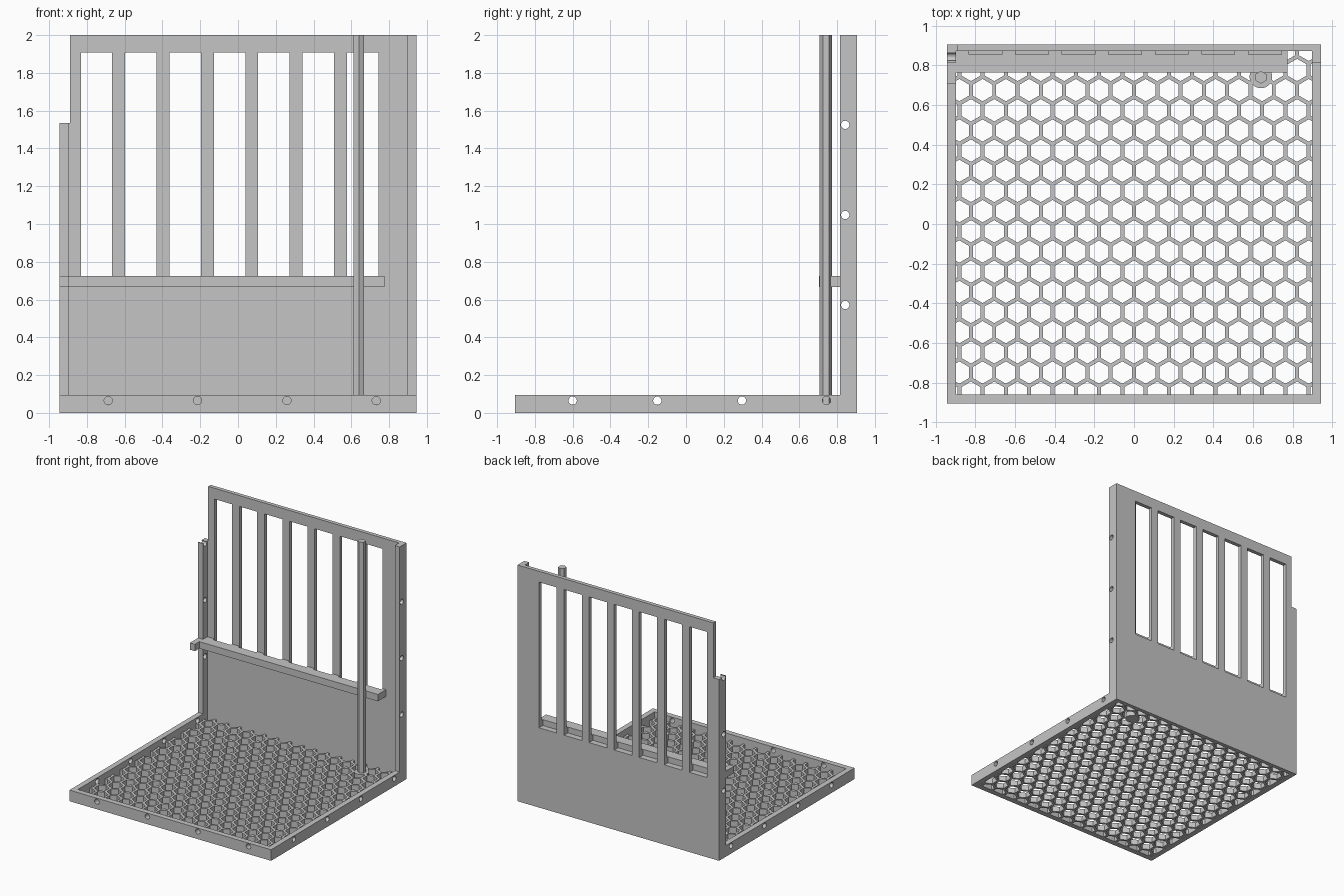
import bpy
import bmesh
import math
from mathutils import Matrix

if "Cube" in bpy.data.objects:
    bpy.data.objects.remove(bpy.data.objects["Cube"])

GRAY = (0.56, 0.56, 0.56, 1)
gray = bpy.data.materials.new("plain_gray")
gray.diffuse_color = GRAY
gray.use_nodes = True
gray.node_tree.nodes["Principled BSDF"].inputs["Base Color"].default_value = GRAY


def box(bm, x, y, z):
    """Add a box given its (low, high) range on each axis."""
    size = [r[1] - r[0] for r in (x, y, z)]
    mid = [(r[0] + r[1]) / 2 for r in (x, y, z)]
    bmesh.ops.create_cube(bm, size=1, matrix=Matrix.Translation(mid) @ Matrix.Diagonal((*size, 1)))


def prism(bm, center, radius, length, sides, axis="Z"):
    """Add a regular prism along an axis, centred on a point."""
    rot = {"Z": Matrix.Identity(4),
           "X": Matrix.Rotation(math.pi / 2, 4, "Y"),
           "Y": Matrix.Rotation(math.pi / 2, 4, "X")}[axis]
    bmesh.ops.create_cone(bm, cap_ends=True, segments=sides, radius1=radius, radius2=radius,
                          depth=length, matrix=Matrix.Translation(center) @ rot)


def finish(bm, name):
    mesh = bpy.data.meshes.new(name)
    bm.to_mesh(mesh)
    bm.free()
    obj = bpy.data.objects.new(name, mesh)
    bpy.context.collection.objects.link(obj)
    mesh.materials.append(gray)
    return obj


def box_part(name, x, y, z):
    bm = bmesh.new()
    box(bm, x, y, z)
    return finish(bm, name)


def prism_part(name, center, radius, length, sides):
    bm = bmesh.new()
    prism(bm, center, radius, length, sides)
    return finish(bm, name)


def cut(obj, cutter):
    mod = obj.modifiers.new("cut", "BOOLEAN")
    mod.operation = "DIFFERENCE"
    mod.solver = "EXACT"
    mod.object = cutter
    bpy.context.view_layer.objects.active = obj
    bpy.ops.object.modifier_apply(modifier=mod.name)


LEFT, RIGHT, FRONT, BACK = -0.944, 0.944, -0.906, 0.906
WALL = 0.046
PANEL_Y = 0.873
RIM_Z, FLOOR_Z = 0.094, 0.045
STEP_Z = 1.535
HOLE_R = 0.022

# Main parts
rim = box_part("base_rim", (LEFT, RIGHT), (FRONT, PANEL_Y), (0, RIM_Z))
floor = box_part("honeycomb_floor", (LEFT + WALL, RIGHT - WALL), (FRONT + WALL, PANEL_Y), (0, FLOOR_Z))
panel = box_part("back_panel", (LEFT, RIGHT), (PANEL_Y, BACK), (0, 2))
flanges = [box_part("right_flange", (LEFT, LEFT + WALL), (0.815, PANEL_Y), (RIM_Z, STEP_Z)),
           box_part("left_flange", (RIGHT - WALL, RIGHT), (0.815, PANEL_Y), (RIM_Z, 2))]

# Shelf with a block at one end
shelf = box_part("shelf", (LEFT, 0.775), (0.765, PANEL_Y), (0.667, 0.725))
box_part("shelf_end_block", (LEFT, LEFT + WALL), (0.705, 0.765), (0.667, 0.725))

# Six-sided pole in a round floor socket
prism_part("floor_socket", (0.64, 0.742, FLOOR_Z / 2), 0.057, FLOOR_Z, 32)
prism_part("pole", (0.64, 0.74, 1), 0.032, 2, 6)

cutters = []


def cutter(bm, name):
    obj = finish(bm, name)
    obj.hide_render = True
    cutters.append(obj)
    return obj


# Open the inside of the rim
bm = bmesh.new()
box(bm, (LEFT + WALL, RIGHT - WALL), (FRONT + WALL, 1), (-0.1, 0.2))
cut(rim, cutter(bm, "rim_cutter"))

# Screw holes in the rim and flanges
bm = bmesh.new()
for i in range(4):
    prism(bm, (-0.687 + 0.473 * i, FRONT, 0.065), HOLE_R, 0.2, 20, "Y")
    for x in (LEFT, RIGHT):
        prism(bm, (x, -0.6 + 0.448 * i, 0.065), HOLE_R, 0.2, 20, "X")
cut(rim, cutter(bm, "rim_hole_cutter"))
bm = bmesh.new()
for i in range(3):
    for x in (LEFT, RIGHT):
        prism(bm, (x, 0.843, 0.571 + 0.477 * i), HOLE_R, 0.2, 20, "X")
hole_cutter = cutter(bm, "flange_hole_cutter")
for flange in flanges:
    cut(flange, hole_cutter)

# Seven windows, also notching the back of the shelf
bm = bmesh.new()
for i in range(7):
    x = -0.832 + 0.2348 * i
    box(bm, (x, x + 0.166), (0.855, 1), (0.675, 1.908))
window_cutter = cutter(bm, "window_cutter")
cut(panel, window_cutter)
cut(shelf, window_cutter)

# Step in the upper corner of the panel
bm = bmesh.new()
box(bm, (-1.1, -0.89), (0.8, 1), (STEP_Z, 2.1))
cut(panel, cutter(bm, "step_cutter"))

# Honeycomb openings
PITCH = 0.1175
GAP = 0.02
ROW = PITCH * math.sqrt(3) / 2
bm = bmesh.new()
for j in range(-8, 10):
    for i in range(-8, 9):
        x = (i + 0.5 * (j % 2)) * PITCH
        if abs(x) < 0.95:
            prism(bm, (x, j * ROW - 0.037, 0), (PITCH - GAP) / math.sqrt(3), 0.2, 6)
cut(floor, cutter(bm, "honeycomb_cutter"))

for obj in cutters:
    bpy.data.objects.remove(obj)
